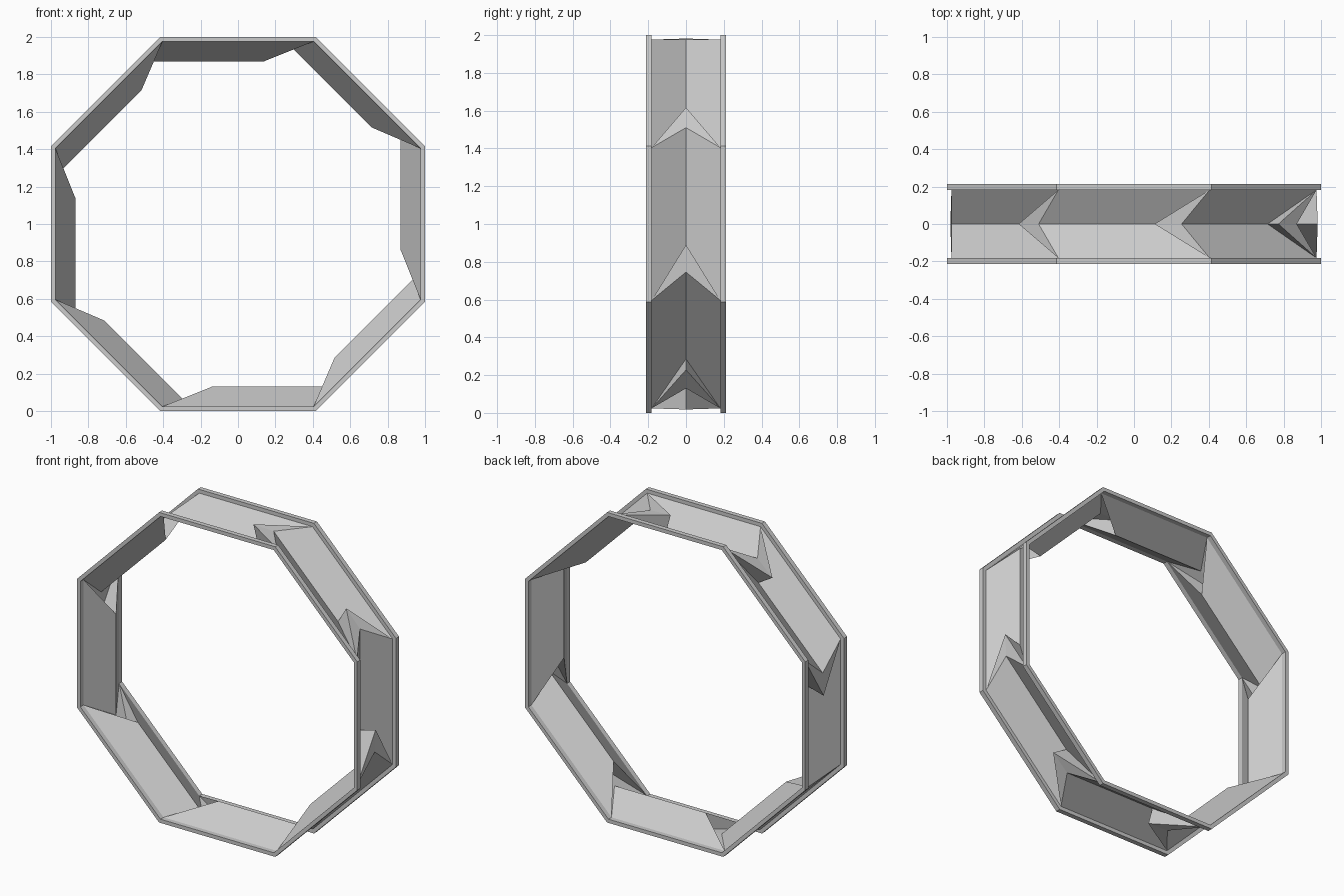
import bpy, bmesh, math

cube = bpy.data.objects.get("Cube")
if cube:
    bpy.data.objects.remove(cube, do_unlink=True)

SIDES = 8
STEP = 2 * math.pi / SIDES
TAN = math.tan(STEP / 2)
RIM_IN, RIM_OUT = 0.976, 1.0      # rim apothems
WALL, EDGE = 0.182, 0.213         # inner and outer y of each rim
VALLEY = 0.87                     # apothem of the folded crease

grey = bpy.data.materials.new("plain_grey")
grey.use_nodes = True
colour = (0.6, 0.6, 0.6, 1)
grey.diffuse_color = colour
grey.node_tree.nodes["Principled BSDF"].inputs["Base Color"].default_value = colour


def place(k, s, y, d):
    """Point on side k: s along the side, d out from the axis."""
    t = k * STEP
    return (s * math.cos(t) + d * math.sin(t), y,
            1 + d * math.cos(t) - s * math.sin(t))


def finish(bm, name):
    mesh = bpy.data.meshes.new(name)
    bm.to_mesh(mesh)
    bm.free()
    mesh.materials.append(grey)
    obj = bpy.data.objects.new(name, mesh)
    bpy.context.collection.objects.link(obj)
    return obj


# Octagonal rims, a square bar swept round the sides
def rim(name, side):
    bm = bmesh.new()
    profile = [(RIM_IN, WALL), (RIM_OUT, WALL), (RIM_OUT, EDGE), (RIM_IN, EDGE)]
    rings = [[bm.verts.new(place(k, d * TAN, side * y, d)) for d, y in profile]
             for k in range(SIDES)]
    for k in range(SIDES):
        a, b = rings[k], rings[(k + 1) % SIDES]
        for i in range(4):
            j = (i + 1) % 4
            bm.faces.new((a[i], a[j], b[j], b[i]))
    bmesh.ops.recalc_face_normals(bm, faces=bm.faces)
    finish(bm, name)


rim("front_rim", -1)
rim("back_rim", 1)

# Folded sheet: a valley on each side, closed by a prow and a flat cap
bm = bmesh.new()
half = RIM_IN * TAN
for k in range(SIDES):
    for side in (1, -1):
        start = place(k, -half, side * WALL, RIM_IN)
        end = place(k, half, side * WALL, RIM_IN)
        crease_start = place(k, -0.51, 0, VALLEY)
        crease_end = place(k, 0.14, 0, VALLEY)
        prow_tip = place(k, 0.11, 0, 0.982)
        next_crease = place(k + 1, -0.51, 0, VALLEY)
        for face in ((start, crease_start, crease_end, end),
                     (end, crease_end, prow_tip),
                     (end, prow_tip, next_crease)):
            bm.faces.new([bm.verts.new(p) for p in face[::side]])
bmesh.ops.remove_doubles(bm, verts=bm.verts, dist=0.0005)
finish(bm, "folded_band")
